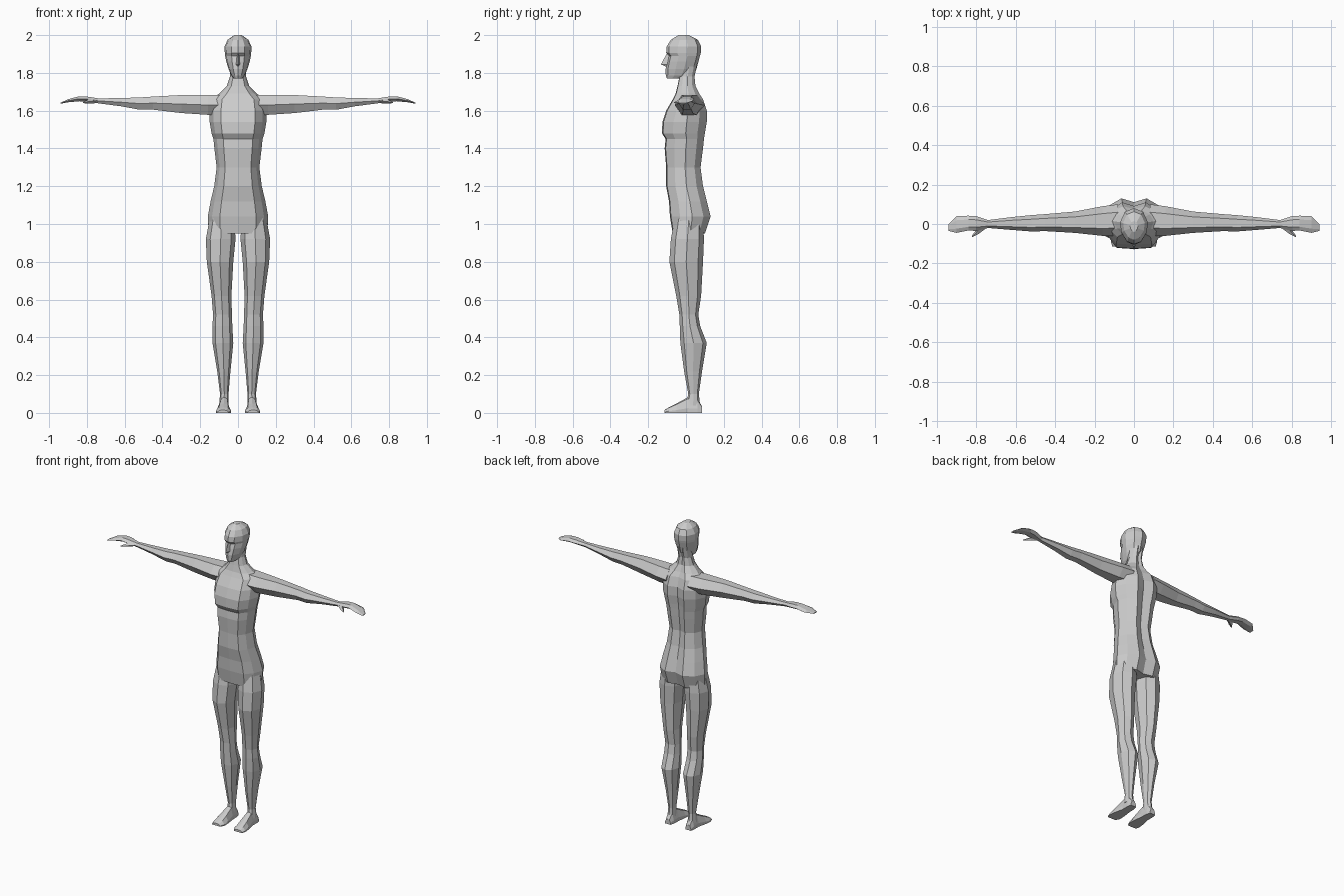
import bpy
import bmesh
from math import cos, sin, tau

cube = bpy.data.objects.get("Cube")
if cube:
    bpy.data.objects.remove(cube, do_unlink=True)


def make_material(name, colour):
    material = bpy.data.materials.new(name)
    material.use_nodes = True
    material.diffuse_color = colour
    shader = material.node_tree.nodes["Principled BSDF"]
    shader.inputs["Base Color"].default_value = colour
    return material


grey = make_material("plain grey", (.6, .6, .6, 1))


def polygon(sides):
    """Unit cross-section with a corner on each end of the first axis."""
    return [(cos(tau * i / sides), sin(tau * i / sides)) for i in range(sides)]


def symmetric(half):
    """Close a half section, given front to back, across the centre line."""
    return half + [(-a, b) for a, b in reversed(half[1:-1])]


def loft(name, axes, section, rings, mirrored=False):
    """Skin rings of (position, low a, high a, low b, high b) along axes."""
    order = ["xyz".index(letter) for letter in axes]
    bm = bmesh.new()
    loops = []
    for position, a_low, a_high, b_low, b_high in rings:
        loop = []
        for a, b in section:
            point = [0, 0, 0]
            point[order[0]] = position
            point[order[1]] = (a_low + a_high + a * (a_high - a_low)) / 2
            point[order[2]] = (b_low + b_high + b * (b_high - b_low)) / 2
            loop.append(bm.verts.new(point))
        loops.append(loop)
    count = len(section)
    for lower, upper in zip(loops, loops[1:]):
        for i in range(count):
            j = (i + 1) % count
            bm.faces.new((lower[i], lower[j], upper[j], upper[i]))
    bm.faces.new(loops[0])
    bm.faces.new(loops[-1])
    bmesh.ops.recalc_face_normals(bm, faces=bm.faces[:])
    mesh = bpy.data.meshes.new(name)
    bm.to_mesh(mesh)
    bm.free()
    mesh.materials.append(grey)
    part = bpy.data.objects.new(name, mesh)
    bpy.context.collection.objects.link(part)
    if mirrored:
        part.modifiers.new("mirror", "MIRROR")
    return part


def centred(rows):
    """Expand (height, half width, front, back) rows to full rings."""
    return [(z, -w, w, front, back) for z, w, front, back in rows]


# Torso and neck: flat front panel, angled flanks, shallow spine groove
torso_section = symmetric([
    (0, -1), (.6, -.95), (.86, -.5), (1, .1), (.8, .65), (.4, 1), (0, .82)])
loft("torso", "zxy", torso_section, centred([
    (.95, .155, -.07, .1),
    (1.04, .16, -.085, .13),
    (1.12, .145, -.09, .11),
    (1.2, .126, -.105, .09),
    (1.3, .113, -.105, .077),
    (1.4, .125, -.113, .09),
    (1.45, .13, -.108, .095),
    (1.48, .14, -.127, .1),
    (1.54, .15, -.125, .11),
    (1.6, .15, -.105, .11),
    (1.66, .14, -.07, .09),
    (1.69, .1, -.055, .07),
    (1.73, .06, -.045, .05),
    (1.78, .043, -.035, .045),
    (1.85, .045, -.03, .06)]))

# Head: narrow chin, recessed eye line below the brow, rounded crown
head_section = symmetric([
    (0, -1), (.5, -.85), (.9, -.35), (1, .2), (.65, .8), (0, 1)])
loft("head", "zxy", head_section, centred([
    (1.77, .022, -.1, -.02),
    (1.785, .035, -.107, .03),
    (1.82, .05, -.108, .055),
    (1.86, .062, -.1, .066),
    (1.89, .068, -.092, .074),
    (1.905, .07, -.105, .078),
    (1.94, .071, -.102, .08),
    (1.975, .055, -.08, .063),
    (2, .02, -.04, .015)]))

# Nose: small wedge
loft("nose", "zxy", [(0, -1), (1, 1), (-1, 1)], centred([
    (1.835, .013, -.11, -.08),
    (1.845, .016, -.133, -.08),
    (1.9, .008, -.103, -.08)]))

# Legs: thigh, knee, calf and ankle
loft("leg", "zxy", polygon(8), [
    (1.03, .02, .15, -.06, .09),
    (.92, .013, .17, -.08, .095),
    (.8, .025, .165, -.088, .09),
    (.62, .035, .14, -.052, .08),
    (.52, .032, .132, -.035, .065),
    (.46, .03, .135, -.033, .075),
    (.37, .025, .135, -.03, .11),
    (.22, .04, .11, -.01, .085),
    (.1, .05, .095, .012, .068),
    (.04, .05, .1, 0, .075)], mirrored=True)

# Feet: flat sole, sloping instep
foot_section = symmetric([(0, 1), (.6, .8), (1, -.4), (1, -1), (0, -1)])
loft("foot", "yxz", foot_section, [
    (.085, .055, .095, 0, .035),
    (.06, .048, .1, 0, .075),
    (.01, .046, .1, 0, .083),
    (-.05, .038, .113, 0, .05),
    (-.09, .037, .117, 0, .03),
    (-.115, .05, .11, 0, .015)], mirrored=True)

# Arms: shoulder to wrist, then a flat mitten hand
loft("arm", "xyz", polygon(6), [
    (.08, -.06, .1, 1.57, 1.69),
    (.16, -.06, .09, 1.57, 1.69),
    (.3, -.045, .063, 1.58, 1.69),
    (.45, -.036, .05, 1.6, 1.68),
    (.52, -.038, .045, 1.6, 1.675),
    (.62, -.03, .035, 1.62, 1.67),
    (.74, -.02, .02, 1.637, 1.667),
    (.8, -.035, .04, 1.645, 1.677),
    (.84, -.033, .042, 1.648, 1.678),
    (.9, -.045, .04, 1.643, 1.662),
    (.94, -.035, 0, 1.636, 1.642)], mirrored=True)

# Thumbs: short tapered spikes beside the palm
loft("thumb", "xyz", polygon(4), [
    (.75, -.022, .01, 1.64, 1.66),
    (.79, -.052, -.015, 1.637, 1.66),
    (.82, -.066, -.058, 1.64, 1.646)], mirrored=True)
